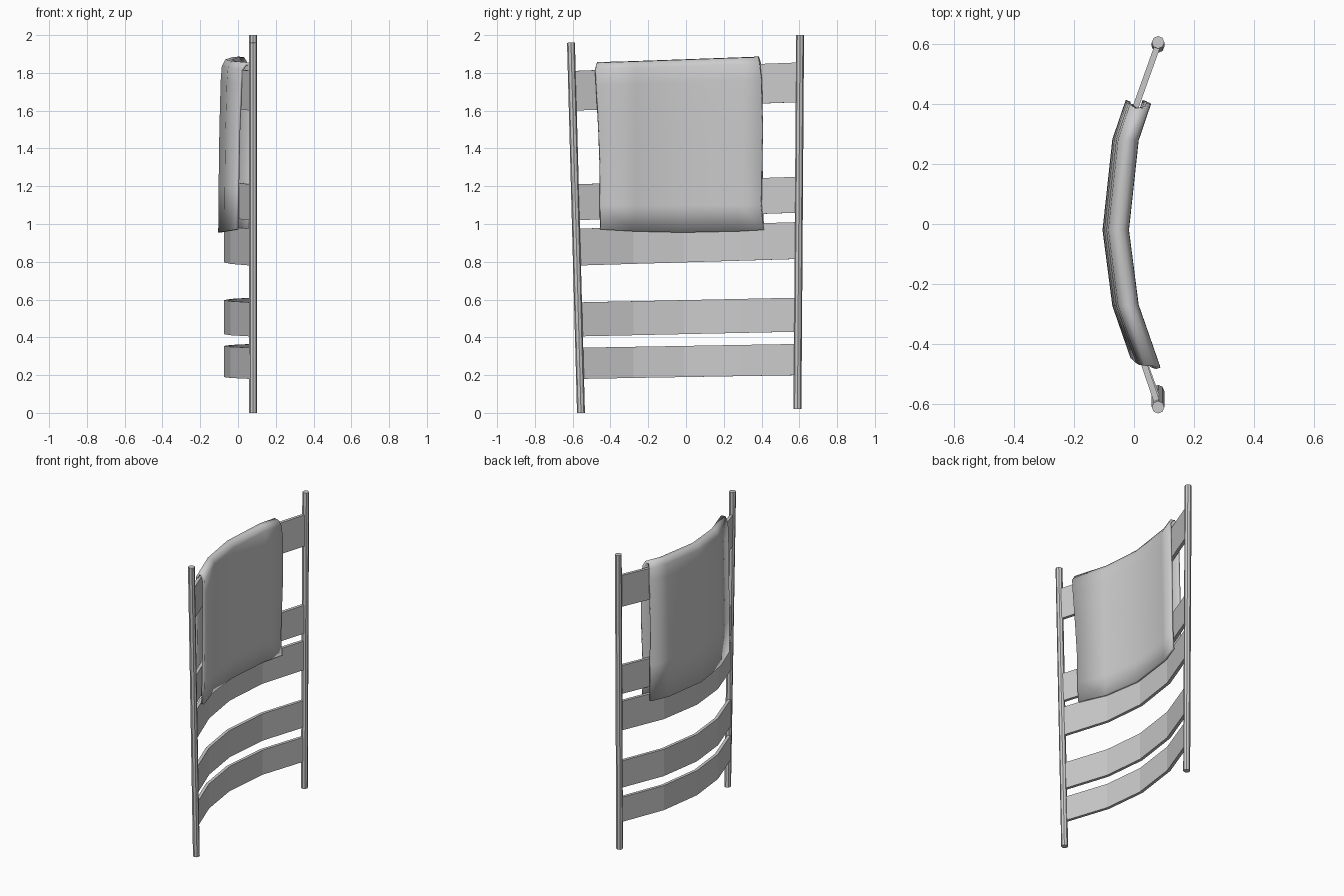
import bpy, bmesh, math
from mathutils import Vector

if "Cube" in bpy.data.objects:
    bpy.data.objects.remove(bpy.data.objects["Cube"])

# Plan-view bow shared by the slats and the towel: (y, x)
BOW = [(-0.60, 0.085), (-0.28, -0.03), (-0.01, -0.065), (0.29, -0.03), (0.61, 0.085)]


def bow_x(y):
    for (y0, x0), (y1, x1) in zip(BOW, BOW[1:]):
        if y <= y1:
            break
    return x0 + (x1 - x0) * (y - y0) / (y1 - y0)


def sheet(name, rows, thickness):
    """Thick sheet from a grid of points."""
    bm = bmesh.new()
    grid = [[bm.verts.new(p) for p in row] for row in rows]
    for a, b in zip(grid, grid[1:]):
        for i in range(len(a) - 1):
            bm.faces.new((a[i], a[i + 1], b[i + 1], b[i]))
    bmesh.ops.recalc_face_normals(bm, faces=bm.faces)
    mesh = bpy.data.meshes.new(name)
    bm.to_mesh(mesh)
    bm.free()
    obj = bpy.data.objects.new(name, mesh)
    bpy.context.collection.objects.link(obj)
    mod = obj.modifiers.new("thickness", 'SOLIDIFY')
    mod.thickness = thickness
    mod.offset = 0
    mod.use_even_offset = True
    return obj


def pole(name, a, b):
    a, b = Vector(a), Vector(b)
    d = b - a
    bpy.ops.mesh.primitive_cylinder_add(vertices=8, radius=0.021, depth=d.length,
                                        location=(a + b) / 2)
    obj = bpy.context.object
    obj.name = name
    obj.rotation_euler = (math.atan2(-d.y, d.z), 0, 0)


# Side poles
pole("left_pole", (0.08, -0.556, 0.0), (0.08, -0.609, 1.96))
pole("right_pole", (0.08, 0.59, 0.02), (0.08, 0.604, 2.0))

# Curved slats: bottom and top height at the left end, rise to the right end
SLATS = [(0.18, 0.345, 0.02), (0.405, 0.585, 0.025), (0.78, 0.975, 0.035),
         (1.02, 1.21, 0.04), (1.60, 1.81, 0.045)]
for n, (low, high, rise) in enumerate(SLATS):
    y0 = -0.556 - 0.027 * (low + high) / 2
    ys = [y0, -0.28, -0.01, 0.29, 0.597]
    rows = []
    for z in (low, high):
        rows.append([(min(bow_x(y), 0.08), y, z + rise * (y - y0) / (0.597 - y0)) for y in ys])
    sheet(f"slat_{n + 1}", rows, 0.02)

# Towel draped over the top slat: (offset from bow, height, left edge, right edge)
DRAPE = [(-0.033, 0.955, -0.445, 0.41), (-0.031, 1.2, -0.445, 0.405),
         (-0.027, 1.5, -0.45, 0.40), (-0.020, 1.76, -0.46, 0.40),
         (-0.014, 1.835, -0.465, 0.395), (0.002, 1.864, -0.47, 0.385),
         (0.024, 1.862, -0.475, 0.385), (0.038, 1.835, -0.48, 0.39),
         (0.039, 1.75, -0.475, 0.40), (0.035, 1.5, -0.462, 0.405),
         (0.030, 1.3, -0.455, 0.402), (0.026, 1.1, -0.455, 0.398),
         (0.023, 0.955, -0.453, 0.41)]
rows = []
for off, z, left, right in DRAPE:
    row = []
    for y in (left, -0.27, -0.02, 0.28, right):
        tilt = 0.035 * y * max(0, (z - 0.95) / 0.9)
        sag = 0.08 * (y * y) if z < 1.0 else 0
        row.append((bow_x(y) + off, y, z + tilt + sag))
    rows.append(row)
towel = sheet("towel", rows, 0.016)
bpy.ops.object.select_all(action='DESELECT')
towel.select_set(True)
bpy.context.view_layer.objects.active = towel
bpy.ops.object.shade_smooth()
